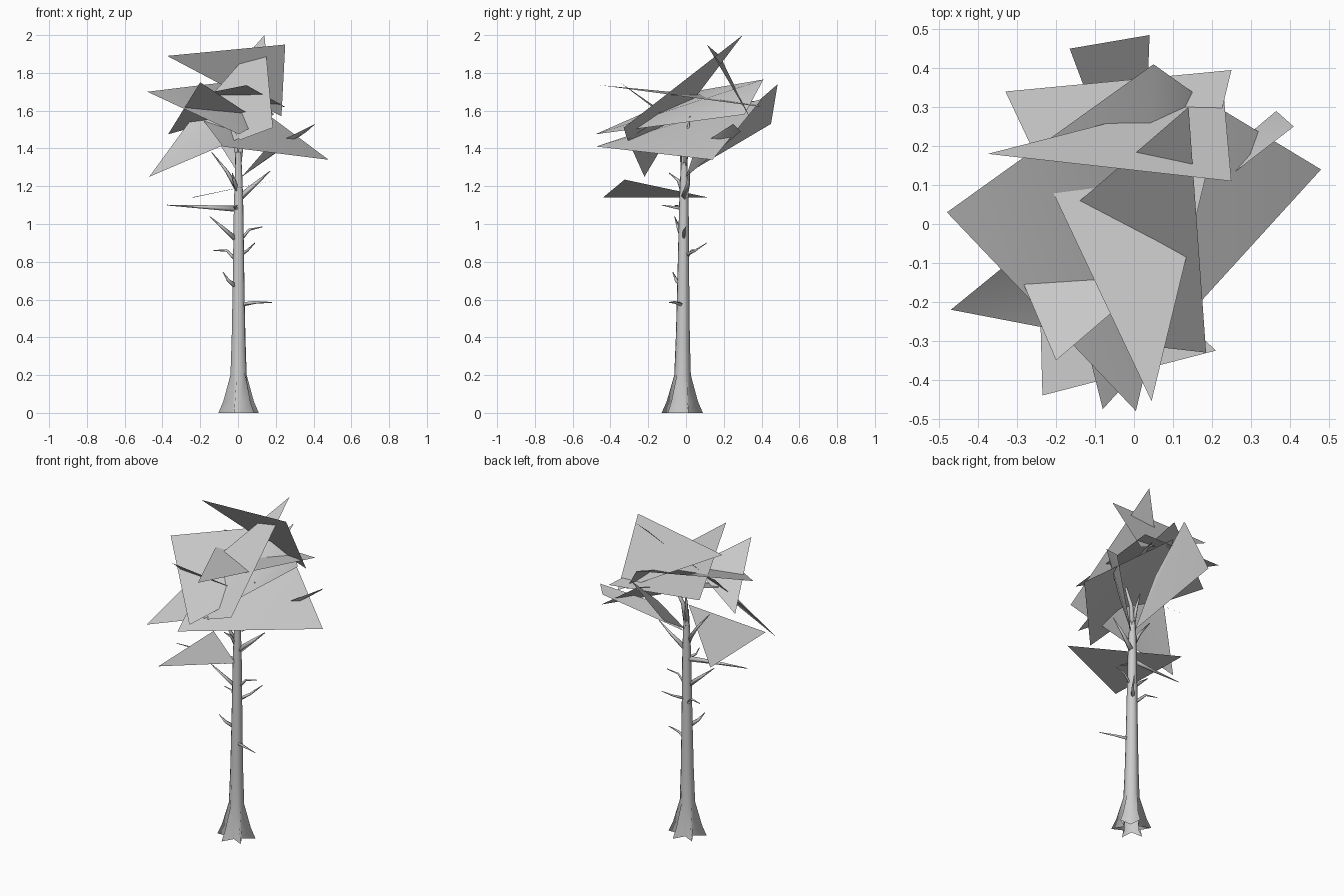
import bpy, math
from mathutils import Vector


def make(name, verts, faces, smooth=False):
    me = bpy.data.meshes.new(name)
    me.from_pydata([tuple(v) for v in verts], [], faces)
    me.update()
    ob = bpy.data.objects.new(name, me)
    bpy.context.collection.objects.link(ob)
    if smooth:
        for p in me.polygons:
            p.use_smooth = True
    return ob


def tube(name, path, radii, sides):
    # Tapered tube that follows a list of points
    pts = [Vector(p) for p in path]
    verts, faces = [], []
    for i, p in enumerate(pts):
        d = (pts[min(i + 1, len(pts) - 1)] - pts[max(i - 1, 0)]).normalized()
        u = d.cross(Vector((0.1, 1, 0.2))).normalized()
        w = d.cross(u)
        for k in range(sides):
            a = 2 * math.pi * k / sides
            verts.append(p + (u * math.cos(a) + w * math.sin(a)) * radii[i])
    for i in range(len(pts) - 1):
        for k in range(sides):
            n = (k + 1) % sides
            faces.append((i * sides + k, i * sides + n, (i + 1) * sides + n, (i + 1) * sides + k))
    faces.append(tuple(range(sides - 1, -1, -1)))
    faces.append(tuple(range((len(pts) - 1) * sides, len(pts) * sides)))
    return make(name, verts, faces, True)


# Trunk with a star-shaped root flare: (z, ridge radius, groove radius)
SIDES = 12
rings = [(0, .112, .045), (.06, .085, .043), (.2, .045, .039), (.4, .038, .035),
         (.65, .033, .031), (.9, .029, .027), (1.1, .026, .024), (1.25, .021, .019), (1.38, .014, .013)]
verts, faces = [], []
for z, ridge, groove in rings:
    for k in range(SIDES):
        a = 2 * math.pi * k / SIDES + .3
        r = groove if k % 2 else ridge
        verts.append((r * math.cos(a) + .003, r * math.sin(a) - .02 + .008 * z, z))
for i in range(len(rings) - 1):
    for k in range(SIDES):
        n = (k + 1) % SIDES
        faces.append((i * SIDES + k, i * SIDES + n, (i + 1) * SIDES + n, (i + 1) * SIDES + k))
make("trunk", verts, faces, True)

# Forks inside the crown
tube("fork_right", [(0, -.01, 1.28), (.02, 0, 1.42), (.10, .02, 1.57)], [.017, .012, .004], 5)
tube("fork_left", [(0, -.01, 1.3), (-.01, .01, 1.42), (-.02, .03, 1.5)], [.014, .009, .003], 5)

# Bare side twigs: start height, bend point, tip, thickness
twigs = [
    (.57, (.09, -.06, .585), (.18, -.09, .585), .011),
    (.66, (-.05, -.05, .70), (-.08, -.07, .745), .013),
    (.80, (-.06, .03, .86), (-.13, .05, .86), .010),
    (.83, (.05, .05, .86), (.09, .11, .90), .010),
    (.90, (.06, -.01, .97), (.13, .0, .985), .009),
    (.91, (-.08, -.04, .98), (-.15, -.06, 1.04), .013),
    (1.08, (-.18, -.04, 1.09), (-.375, -.06, 1.1), .014),
    (1.08, (-.02, -.07, 1.09), (0, -.13, 1.10), .009),
    (1.13, (.09, .01, 1.21), (.17, .02, 1.28), .016),
    (1.18, (-.06, -.02, 1.28), (-.14, -.03, 1.38), .013),
    (1.16, (-.02, -.04, 1.23), (-.03, -.09, 1.27), .012),
]
for i, (z, mid, tip, r) in enumerate(twigs):
    tube("twig_%02d" % i, [(0, -.012, z), mid, tip], [r * 1.2, r * .7, .002], 4)

# Flat foliage cards
cards = {
    "leaf_top_slope": [(.14, .30, 2.0), (.185, -.33, 1.51), (.01, -.31, 1.445), (-.15, .05, 1.67)],
    "leaf_top_back": [(-.375, .18, 1.89), (.25, .11, 1.95), (.23, .335, 1.57)],
    "leaf_level": [(-.33, .34, 1.66), (.25, .395, 1.62), (.045, -.455, 1.735)],
    "leaf_big_left": [(.05, .41, 1.765), (-.48, .03, 1.70), (.005, -.48, 1.475), (.19, .31, 1.58)],
    "leaf_big_right": [(-.08, -.475, 1.41), (.48, .14, 1.34), (.05, .40, 1.66), (-.2, 0, 1.57)],
    "leaf_low_left": [(-.47, -.22, 1.25), (0, -.31, 1.45), (.04, -.15, 1.55), (-.2, 0, 1.62)],
    "leaf_front": [(-.2, -.35, 1.75), (-.37, .05, 1.475), (.045, -.14, 1.59)],
    "leaf_bottom": [(-.235, -.44, 1.14), (.21, -.325, 1.235), (-.25, .12, 1.14)],
    "leaf_back": [(.04, .485, 1.74), (-.165, .45, 1.53), (0, .01, 1.27), (.03, .22, 1.51)],
    "leaf_right": [(.41, .25, 1.53), (.365, .29, 1.49), (.02, 0, 1.25), (.15, .05, 1.40)],
}
for name, pts in cards.items():
    if len(pts) == 4:
        make(name, pts, [(0, 1, 2), (0, 2, 3)], True)
    else:
        make(name, pts, [(0, 1, 2)])
